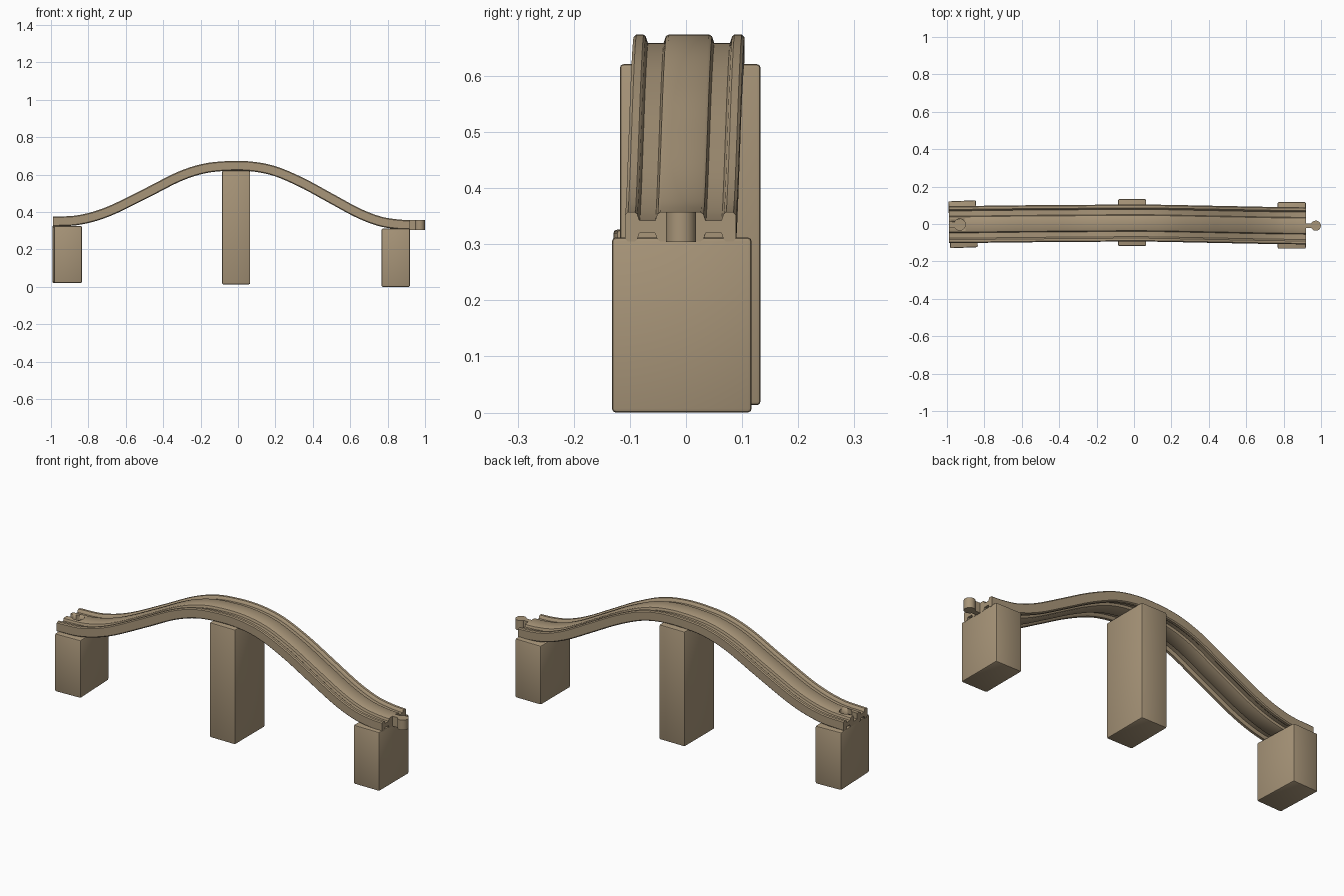
import bpy, bmesh, math
from mathutils import Vector

if "Cube" in bpy.data.objects:
    bpy.data.objects.remove(bpy.data.objects["Cube"])

wood = bpy.data.materials.new("tan wood")
wood.diffuse_color = (0.39, 0.30, 0.19, 1)
wood.use_nodes = True
wood.node_tree.nodes["Principled BSDF"].inputs["Base Color"].default_value = wood.diffuse_color


def finish(name, bm, bevel=0.0):
    bmesh.ops.recalc_face_normals(bm, faces=bm.faces)
    me = bpy.data.meshes.new(name)
    bm.to_mesh(me)
    bm.free()
    me.materials.append(wood)
    ob = bpy.data.objects.new(name, me)
    bpy.context.collection.objects.link(ob)
    bpy.ops.object.select_all(action='DESELECT')
    ob.select_set(True)
    bpy.context.view_layer.objects.active = ob
    if bevel:
        mod = ob.modifiers.new("soft edges", 'BEVEL')
        mod.width, mod.segments = bevel, 2
        mod.limit_method = 'ANGLE'
        bpy.ops.object.modifier_apply(modifier=mod.name)
    bpy.ops.object.shade_smooth_by_angle(angle=math.radians(35))
    return ob


def keyhole(name, x_edge, x_round, r, half, y, z0, z1):
    """Outline of a neck ending in a round head, extruded upwards."""
    side = 1 if x_round > x_edge else -1
    a0 = math.asin(half / r)
    pts = [(x_edge, y - half)]
    for i in range(29):
        a = math.pi + a0 + (2 * math.pi - 2 * a0) * i / 28
        pts.append((x_round + side * r * math.cos(a), y + r * math.sin(a)))
    pts.append((x_edge, y + half))
    bm = bmesh.new()
    f = bm.faces.new([bm.verts.new((px, py, z0)) for px, py in pts])
    ext = bmesh.ops.extrude_face_region(bm, geom=[f])
    up = [v for v in ext['geom'] if isinstance(v, bmesh.types.BMVert)]
    bmesh.ops.translate(bm, verts=up, vec=(0, 0, z1 - z0))
    return finish(name, bm)


# Track centre line along the top surface: x, y, z
path = [(-0.99, -0.003, 0.375), (-0.85, -0.002, 0.384), (-0.7, 0, 0.428),
        (-0.5, 0.002, 0.525), (-0.33, 0.003, 0.611), (-0.2, 0.004, 0.655),
        (-0.08, 0.005, 0.671), (0.06, 0.005, 0.671), (0.2, 0.003, 0.645),
        (0.35, 0, 0.582), (0.5, -0.003, 0.501), (0.65, -0.006, 0.42),
        (0.76, -0.008, 0.377), (0.85, -0.009, 0.361), (0.92, -0.01, 0.357)]
P = [Vector(p) for p in path]
P = [2 * P[0] - P[1]] + P + [2 * P[-1] - P[-2]]
line = []
for i in range(1, len(P) - 2):
    a, b, c, d = P[i - 1:i + 3]
    for k in range(6):
        t = k / 6
        line.append(0.5 * (2 * b + (c - a) * t + (2 * a - 5 * b + 4 * c - d) * t * t
                           + (3 * b - a - 3 * c + d) * t ** 3))
line.append(P[-2])

# Cross-section: two wheel grooves on the top, the same on the underside
T, G = 0.052, 0.015
half = [(0.0, 0.0), (0.036, 0.0), (0.041, -0.003), (0.045, -G), (0.073, -G),
        (0.077, -0.003), (0.081, 0.0), (0.094, 0.0), (0.099, -0.005)]
right = half + [(y, -T - z) for y, z in reversed(half)]
section = right + [(-y, z) for y, z in reversed(right) if y > 0]

# Humped track
bm = bmesh.new()
rings = []
for i, p in enumerate(line):
    t = line[min(i + 1, len(line) - 1)] - line[max(i - 1, 0)]
    if i in (0, len(line) - 1):
        t = Vector((1, 0, 0))
    n = Vector((-t.z, 0, t.x)).normalized()
    rings.append([bm.verts.new(p + Vector((0, y, 0)) + n * z) for y, z in section])
for r0, r1 in zip(rings, rings[1:]):
    for j in range(len(section)):
        k = (j + 1) % len(section)
        bm.faces.new((r0[j], r0[k], r1[k], r1[j]))
bm.faces.new(rings[0])
bm.faces.new(rings[-1])
track = finish("humped_track", bm)

# Socket cut into the left end
cutter = keyhole("socket_cutter", -1.02, -0.932, 0.03, 0.015, -0.003, 0.345, 0.45)
cutter.hide_render = True
bpy.context.view_layer.objects.active = track
mod = track.modifiers.new("socket", 'BOOLEAN')
mod.operation, mod.object, mod.solver = 'DIFFERENCE', cutter, 'EXACT'
bpy.ops.object.modifier_apply(modifier=mod.name)
bpy.data.objects.remove(cutter)

# Round peg on the right end
keyhole("connector_peg", 0.91, 0.972, 0.027, 0.013, -0.009, 0.304, 0.357)

# Support blocks: name, x range, y range, z range, slight turn
for name, x0, x1, y0, y1, z0, z1, turn in [
        ("left_support", -0.988, -0.840, -0.127, 0.124, 0.02, 0.326, 0.04),
        ("middle_support", -0.085, 0.065, -0.118, 0.133, 0.013, 0.621, 0.0),
        ("right_support", 0.768, 0.919, -0.132, 0.117, 0.0, 0.312, 0.0)]:
    bm = bmesh.new()
    bmesh.ops.create_cube(bm, size=1)
    bmesh.ops.scale(bm, verts=bm.verts, vec=(x1 - x0, y1 - y0, z1 - z0))
    ob = finish(name, bm, 0.007)
    ob.location = ((x0 + x1) / 2, (y0 + y1) / 2, (z0 + z1) / 2)
    ob.rotation_euler.z = turn
